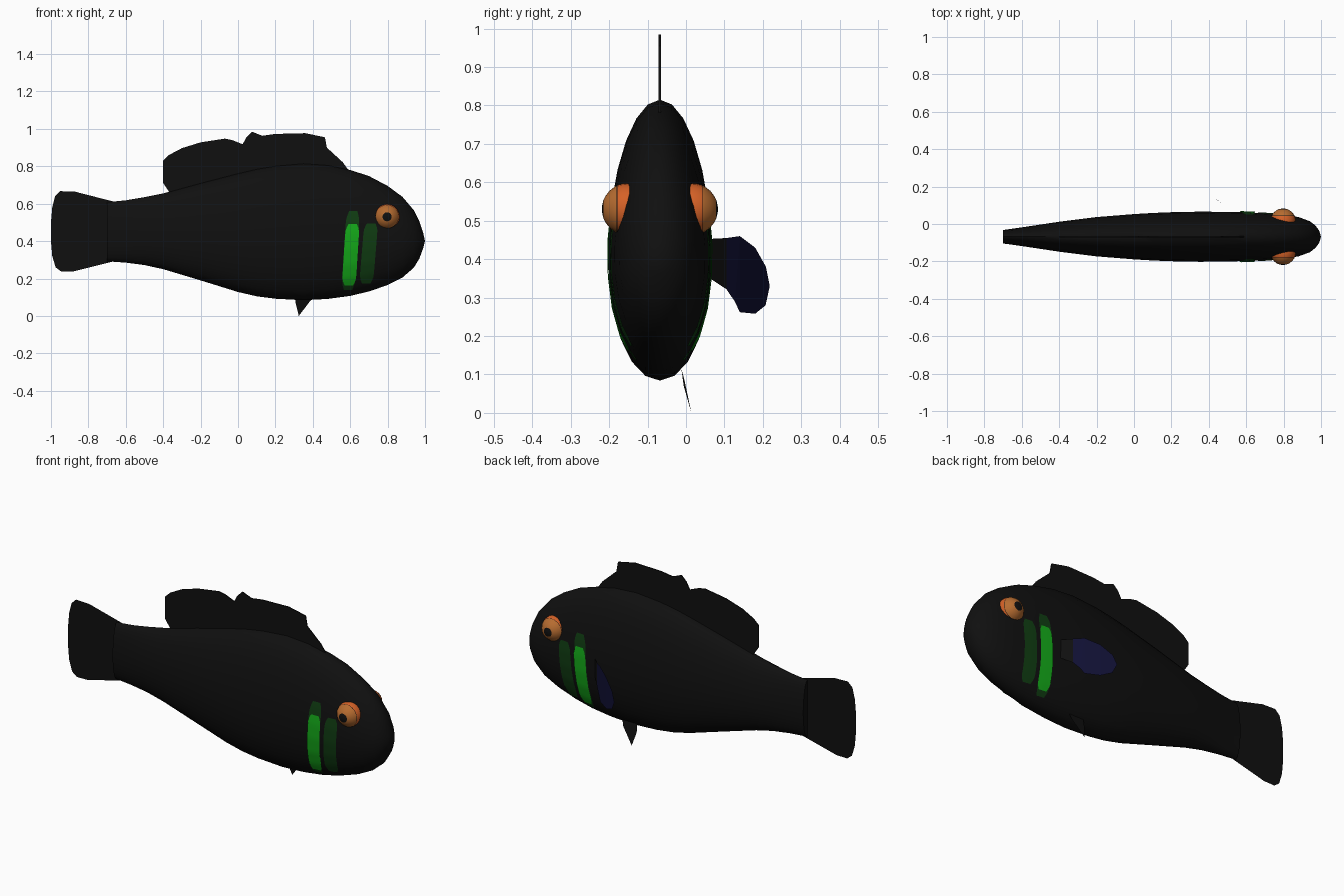
import bpy, bmesh, math
from mathutils import Vector
from mathutils.bvhtree import BVHTree

if "Cube" in bpy.data.objects:
    bpy.data.objects.remove(bpy.data.objects["Cube"])

CY = -0.068  # centre plane of the fish


def material(name, rgb):
    m = bpy.data.materials.new(name)
    m.diffuse_color = (*rgb, 1)
    m.use_nodes = True
    m.node_tree.nodes["Principled BSDF"].inputs["Base Color"].default_value = m.diffuse_color
    return m


BLACK = material("body black", (0.005, 0.005, 0.005))
BLUE = material("fin blue", (0.005, 0.005, 0.033))
GREEN = material("bright green", (0.007, 0.40, 0.01))
DARK = material("dark green", (0.005, 0.045, 0.006))
ORANGE = material("eye orange", (0.66, 0.12, 0.02))
TAN = material("eye tan", (0.47, 0.15, 0.03))


def finish(name, bm, mats, smooth=True):
    me = bpy.data.meshes.new(name)
    bm.to_mesh(me)
    for m in mats:
        me.materials.append(m)
    if smooth:
        me.shade_smooth()
        me.set_sharp_from_angle(angle=math.radians(40))
    ob = bpy.data.objects.new(name, me)
    bpy.context.collection.objects.link(ob)
    return ob


def bridge(bm, a, b, mat=0):
    n = len(a)
    for i in range(n):
        f = bm.faces.new((a[i], a[(i + 1) % n], b[(i + 1) % n], b[i]))
        f.material_index = mat


def sheet(name, pts, mats=(BLACK,), thickness=0.0):
    """Flat fin from an outline of 3D points."""
    bm = bmesh.new()
    bm.faces.new([bm.verts.new(p) for p in pts])
    bmesh.ops.triangulate(bm, faces=bm.faces[:])
    ob = finish(name, bm, mats, False)
    bm.free()
    if thickness:
        s = ob.modifiers.new("thickness", "SOLIDIFY")
        s.thickness, s.offset = thickness, 0
    return ob


# Body: egg-shaped rings along x (x, top, bottom, half width)
STATIONS = [
    (-0.70, 0.608, 0.292, 0.036), (-0.60, 0.618, 0.285, 0.050),
    (-0.50, 0.635, 0.272, 0.065), (-0.40, 0.655, 0.250, 0.080),
    (-0.20, 0.710, 0.190, 0.105), (0.00, 0.762, 0.128, 0.121),
    (0.10, 0.785, 0.105, 0.127), (0.20, 0.802, 0.092, 0.131),
    (0.35, 0.815, 0.084, 0.134), (0.48, 0.806, 0.091, 0.133),
    (0.60, 0.780, 0.107, 0.130), (0.70, 0.748, 0.131, 0.126),
    (0.80, 0.695, 0.165, 0.118), (0.88, 0.636, 0.206, 0.105),
    (0.94, 0.565, 0.258, 0.083), (0.97, 0.506, 0.307, 0.060),
    (0.99, 0.445, 0.362, 0.033),
]
N = 24
bm = bmesh.new()
rings = []
for x, top, bot, w in STATIONS:
    ring = []
    for i in range(N):
        a = math.tau * i / N
        s = math.sin(a)
        ring.append(bm.verts.new((x, CY + w * math.cos(a) * (1 - 0.1 * s),
                                  (top + bot) / 2 + (top - bot) / 2 * s)))
    rings.append(ring)
for a, b in zip(rings, rings[1:]):
    bridge(bm, a, b)
bm.faces.new(rings[0])
nose = bm.verts.new((1.0, CY, 0.40))
for i in range(N):
    bm.faces.new((rings[-1][i], rings[-1][(i + 1) % N], nose))
bmesh.ops.recalc_face_normals(bm, faces=bm.faces[:])
finish("body", bm, [BLACK])
surface = BVHTree.FromBMesh(bm)
bm.free()


# Gill stripes: thin plates laid on the body surface, both sides
def stripe(name, mat, z0, z1, x0, x1, half, lift, rows=18, cols=5):
    for side, label in ((-1, "front"), (1, "back")):
        bm = bmesh.new()
        grid = []
        for r in range(rows + 1):
            t = r / rows
            w = half * max(0.6, (1 - abs(2 * t - 1) ** 10) ** 0.5)
            row = []
            for c in range(cols + 1):
                x = x0 + (x1 - x0) * t + w * (2 * c / cols - 1)
                start = Vector((x, side, z0 + (z1 - z0) * t))
                hit, normal, _, _ = surface.ray_cast(start, Vector((0, -side, 0)))
                row.append(bm.verts.new(hit + normal * lift))
            grid.append(row)
        for a, b in zip(grid, grid[1:]):
            for c in range(cols):
                q = (a[c], a[c + 1], b[c + 1], b[c])
                bm.faces.new(q if side < 0 else q[::-1])
        finish(f"{name}_{label}", bm, [mat])
        bm.free()


stripe("gill_stripe_rear", DARK, 0.14, 0.56, 0.588, 0.616, 0.036, 0.003)
stripe("gill_stripe_bright", GREEN, 0.165, 0.49, 0.592, 0.613, 0.037, 0.006)
stripe("gill_stripe_fore", DARK, 0.175, 0.495, 0.685, 0.712, 0.037, 0.003)

# Eyes: orange ball, thin black ring, tan outer cap, black pupil
R, SEG = 0.068, 20
ANGLES = [6, 18, 21, 30, 45, 60, 64, 66, 80, 95, 110, 130, 150, 170]
for side, label in ((-1, "front"), (1, "back")):
    bm = bmesh.new()
    loops = []
    for deg in ANGLES:
        a = math.radians(deg)
        loops.append([bm.verts.new((
            0.797 + R * math.sin(a) * math.cos(math.tau * i / SEG),
            CY + side * (0.083 + R * math.cos(a)),
            0.53 + R * math.sin(a) * math.sin(math.tau * i / SEG)))
            for i in range(SEG)])
    for k, (a, b) in enumerate(zip(loops, loops[1:])):
        deg = ANGLES[k]
        mat = 2 if deg < 21 or deg == 64 else 1 if deg < 64 else 0
        bridge(bm, a, b, mat)
    bm.faces.new(loops[0]).material_index = 2
    bm.faces.new(loops[-1])
    bmesh.ops.recalc_face_normals(bm, faces=bm.faces[:])
    finish(f"eye_{label}", bm, [ORANGE, TAN, BLACK])
    bm.free()

# Tail fin
TAIL = [(-0.66, 0.61), (-0.87, 0.664), (-0.95, 0.667), (-0.978, 0.64),
        (-0.993, 0.58), (-1, 0.50), (-1, 0.40), (-0.993, 0.32),
        (-0.975, 0.26), (-0.945, 0.237), (-0.88, 0.238), (-0.66, 0.293)]
sheet("tail_fin", [(x, CY, z) for x, z in TAIL])

# Dorsal fin with its notch
DORSAL = [(-0.36, 0.65), (-0.40, 0.71), (-0.40, 0.832), (-0.37, 0.86),
          (-0.30, 0.897), (-0.20, 0.928), (-0.07, 0.948), (-0.03, 0.94),
          (0.025, 0.918), (0.045, 0.955), (0.075, 0.985), (0.13, 0.963),
          (0.20, 0.973), (0.36, 0.977), (0.465, 0.955), (0.475, 0.90),
          (0.56, 0.822), (0.59, 0.78), (0.50, 0.76), (0.20, 0.76), (0, 0.72)]
sheet("dorsal_fin", [(x, CY, z) for x, z in DORSAL], thickness=0.006)

# Pectoral fin on the back side, swept toward the tail, black at the root
PECTORAL = [(0.05, 0.452), (0.105, 0.455), (0.14, 0.46), (0.18, 0.43),
            (0.208, 0.38), (0.218, 0.33), (0.207, 0.28), (0.18, 0.258),
            (0.14, 0.262), (0.127, 0.29), (0.105, 0.322), (0.05, 0.358)]


def swept(y, z):
    return (0.51 - 1.5 * (y - 0.07) + 0.25 * math.sin((y - 0.07) * 21) * 0.1, y, z)


sheet("pectoral_fin", [swept(*p) for p in PECTORAL[1:-1]], (BLUE,))
sheet("pectoral_fin_root", [swept(*PECTORAL[i]) for i in (0, 1, -2, -1)])

# Pelvic fin under the belly
sheet("pelvic_fin", [(0.31, -0.012, 0.115), (0.308, -0.006, 0.07),
                     (0.325, 0.014, 0.0), (0.39, -0.004, 0.085),
                     (0.40, -0.012, 0.115)])
